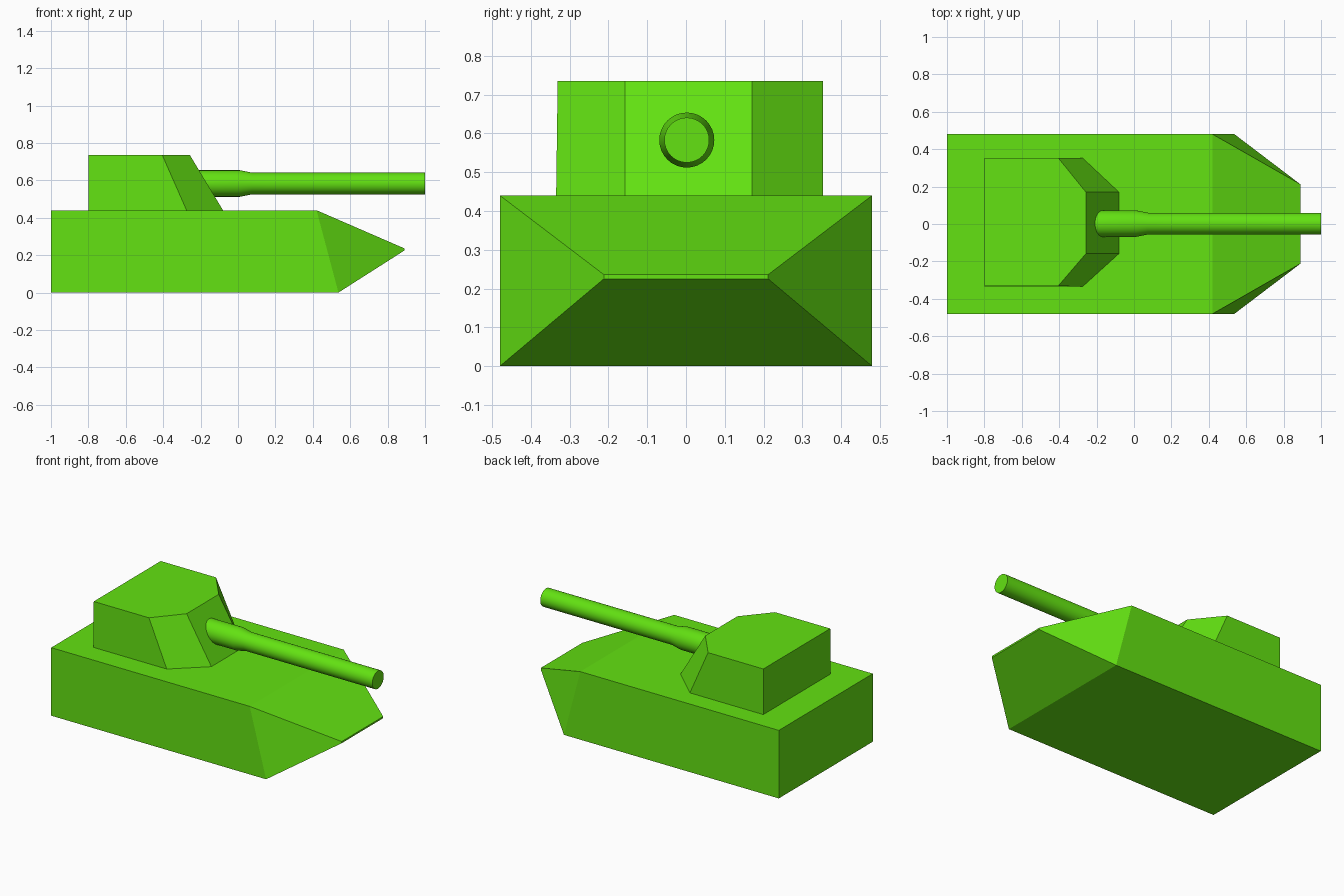
import bpy, bmesh, math

if "Cube" in bpy.data.objects:
    bpy.data.objects.remove(bpy.data.objects["Cube"])

green = bpy.data.materials.new("bright green")
green.diffuse_color = (0.125, 0.76, 0.006, 1)
green.use_nodes = True
green.node_tree.nodes["Principled BSDF"].inputs["Base Color"].default_value = green.diffuse_color


def loft(name, rings):
    """Skin a closed solid through rings of equal point count."""
    bm = bmesh.new()
    loops = [[bm.verts.new(p) for p in ring] for ring in rings]
    n = len(loops[0])
    for a, b in zip(loops, loops[1:]):
        for i in range(n):
            j = (i + 1) % n
            bm.faces.new((a[i], a[j], b[j], b[i]))
    bm.faces.new(loops[0][::-1])
    bm.faces.new(loops[-1])
    bmesh.ops.recalc_face_normals(bm, faces=bm.faces)
    mesh = bpy.data.meshes.new(name)
    bm.to_mesh(mesh)
    bm.free()
    mesh.materials.append(green)
    obj = bpy.data.objects.new(name, mesh)
    bpy.context.collection.objects.link(obj)
    return obj


def section(x_low, x_high, half_width, z_low, z_high):
    """Rectangular hull section, possibly leaning."""
    w = half_width
    return [(x_low, -w, z_low), (x_low, w, z_low),
            (x_high, w, z_high), (x_high, -w, z_high)]


# Hull: box body tapering to a narrow wedge nose
loft("hull", [section(-1, -1, 0.48, 0, 0.44),
              section(0.537, 0.42, 0.48, 0, 0.44),
              section(0.89, 0.89, 0.212, 0.225, 0.236)])


# Turret: six-sided, with sloping front plates
def turret_outline(x_corner, x_front, z, y_right):
    return [(-0.80, y_right, z), (x_corner, y_right, z), (x_front, -0.158, z),
            (x_front, 0.17, z), (x_corner, 0.353, z), (-0.80, 0.353, z)]


loft("turret", [turret_outline(-0.275, -0.08, 0.44, -0.335),
                turret_outline(-0.405, -0.257, 0.735, -0.331)])

# Gun barrel: thick sleeve stepping down to a slimmer tube
profile = [(-0.23, 0.071), (0.01, 0.071), (0.075, 0.058), (1.0, 0.058)]
SIDES = 32
barrel = loft("gun_barrel", [
    [(x, 0.002 + r * math.cos(2 * math.pi * i / SIDES),
      0.583 + r * math.sin(2 * math.pi * i / SIDES)) for i in range(SIDES)]
    for x, r in profile])
bpy.context.view_layer.objects.active = barrel
barrel.select_set(True)
bpy.ops.object.shade_smooth_by_angle(angle=math.radians(30))
